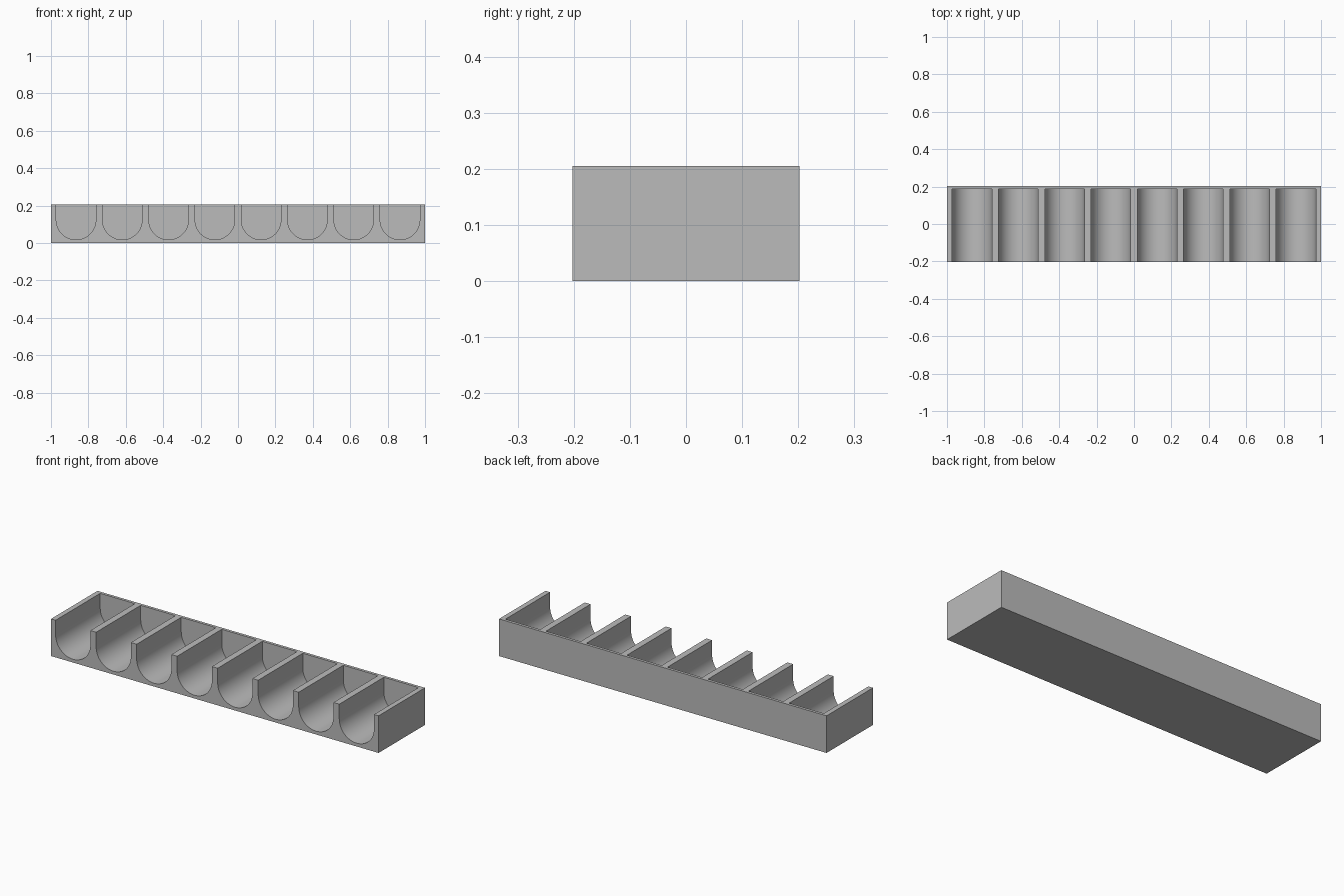
import bpy, bmesh, math

cube = bpy.data.objects.get("Cube")
if cube:
    bpy.data.objects.remove(cube, do_unlink=True)

LENGTH, DEPTH, HEIGHT = 2.0, 0.405, 0.205
SLOTS, RADIUS, FLOOR, BACK_WALL = 8, 0.106, 0.018, 0.016
FIRST_X = -0.866
PITCH = -2 * FIRST_X / (SLOTS - 1)
ARC_STEPS = 32

grey = bpy.data.materials.new("plain grey")
grey.use_nodes = True
colour = (0.5, 0.5, 0.5, 1)
grey.diffuse_color = colour
grey.node_tree.nodes["Principled BSDF"].inputs["Base Color"].default_value = colour


def make_object(name, bm):
    bmesh.ops.recalc_face_normals(bm, faces=bm.faces)
    mesh = bpy.data.meshes.new(name)
    bm.to_mesh(mesh)
    bm.free()
    mesh.materials.append(grey)
    obj = bpy.data.objects.new(name, mesh)
    bpy.context.collection.objects.link(obj)
    return obj


# Solid block
bm = bmesh.new()
bmesh.ops.create_cube(bm, size=1)
for v in bm.verts:
    v.co.x *= LENGTH
    v.co.y *= DEPTH
    v.co.z = (v.co.z + 0.5) * HEIGHT
tray = make_object("slotted_tray", bm)

# U-shaped slot cutters, open at the top and front
bm = bmesh.new()
front, back = -DEPTH / 2 - 0.05, DEPTH / 2 - BACK_WALL
for i in range(SLOTS):
    x = FIRST_X + i * PITCH
    profile = [(x - RADIUS, HEIGHT + 0.05)]
    for k in range(ARC_STEPS + 1):
        a = math.pi * (1 + k / ARC_STEPS)
        profile.append((x + RADIUS * math.cos(a), FLOOR + RADIUS + RADIUS * math.sin(a)))
    profile.append((x + RADIUS, HEIGHT + 0.05))
    face = bm.faces.new([bm.verts.new((px, front, pz)) for px, pz in profile])
    extruded = bmesh.ops.extrude_face_region(bm, geom=[face], use_keep_orig=True)
    moved = [g for g in extruded["geom"] if isinstance(g, bmesh.types.BMVert)]
    bmesh.ops.translate(bm, verts=moved, vec=(0, back - front, 0))
cutter = make_object("slot_cutter", bm)
cutter.hide_render = True

# Carve the slots and discard the cutter
cut = tray.modifiers.new("slots", "BOOLEAN")
cut.operation = "DIFFERENCE"
cut.solver = "EXACT"
cut.object = cutter
bpy.ops.object.select_all(action="DESELECT")
tray.select_set(True)
bpy.context.view_layer.objects.active = tray
bpy.ops.object.modifier_apply(modifier=cut.name)
bpy.data.objects.remove(cutter, do_unlink=True)

# Smooth round floors, crisp edges
bpy.ops.object.shade_smooth_by_angle(angle=math.radians(30))
